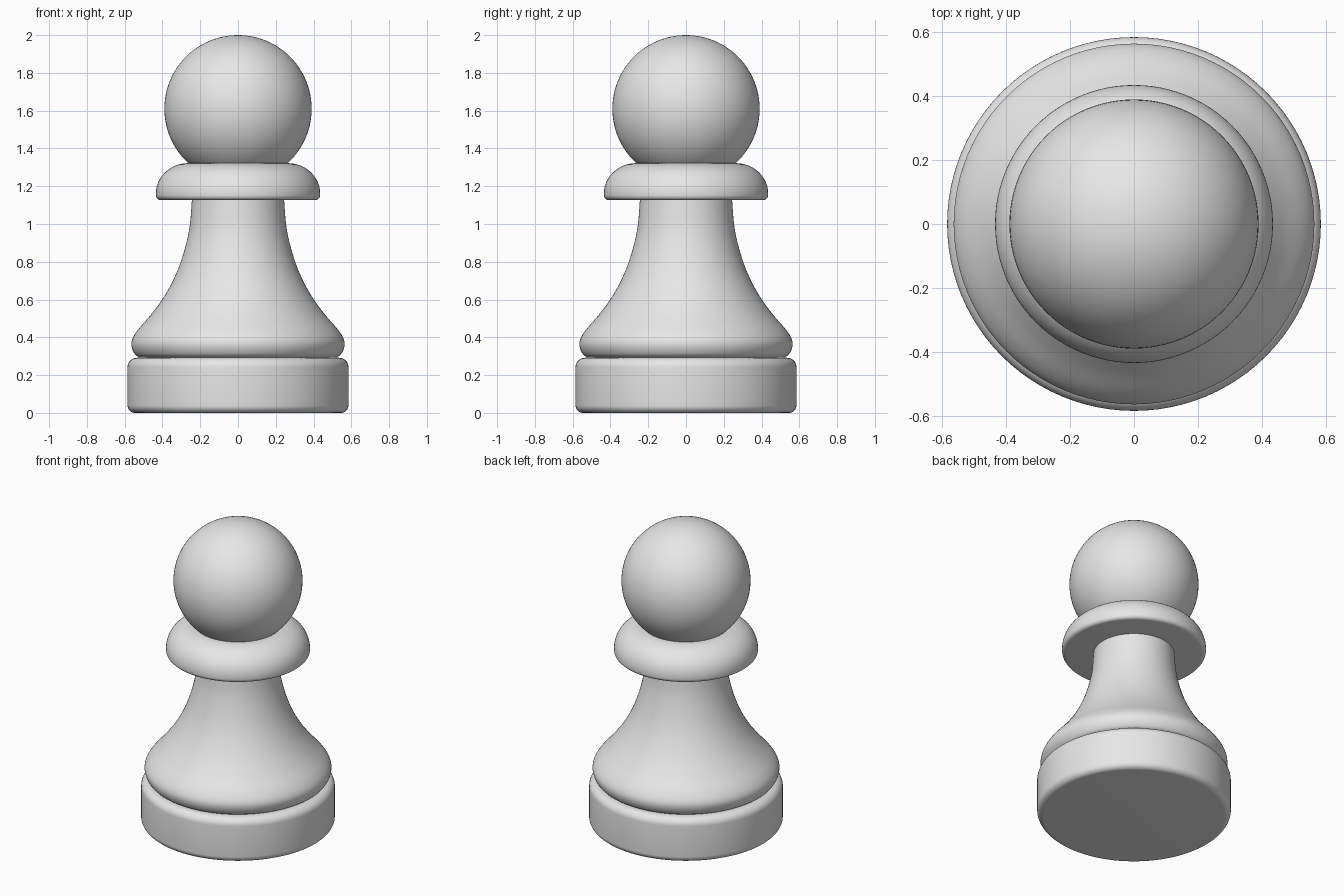
import bpy
import bmesh
import math
from mathutils import Vector

cube = bpy.data.objects.get("Cube")
if cube:
    bpy.data.objects.remove(cube, do_unlink=True)

SEGMENTS = 96

grey = bpy.data.materials.new("plain grey")
grey.use_nodes = True
GREY = (0.8, 0.8, 0.8, 1)
grey.diffuse_color = GREY
grey.node_tree.nodes["Principled BSDF"].inputs["Base Color"].default_value = GREY


def arc(cx, cz, rx, rz, start, end, steps=8):
    """Elliptical arc in the profile plane, angles in degrees."""
    angles = [math.radians(start + (end - start) * i / steps) for i in range(steps + 1)]
    return [(cx + rx * math.cos(a), cz + rz * math.sin(a)) for a in angles]


def smooth_path(points, steps=6):
    """Catmull-Rom curve through the given profile points."""
    pts = [Vector(p) for p in points]
    pts = [2 * pts[0] - pts[1]] + pts + [2 * pts[-1] - pts[-2]]
    path = []
    for a, b, c, d in zip(pts, pts[1:], pts[2:], pts[3:]):
        for i in range(steps):
            t = i / steps
            path.append(0.5 * (2 * b + (c - a) * t + (2 * a - 5 * b + 4 * c - d) * t**2
                               + (3 * b - a - 3 * c + d) * t**3))
    return [tuple(p) for p in path] + [tuple(points[-1])]


def lathe(name, profile):
    """Turn a bottom-to-top (radius, height) profile into a closed solid."""
    profile = [(0, profile[0][1])] + profile + [(0, profile[-1][1])]
    bm = bmesh.new()
    verts = [bm.verts.new((r, 0, z)) for r, z in profile]
    edges = [bm.edges.new(pair) for pair in zip(verts, verts[1:])]
    bmesh.ops.spin(bm, geom=verts + edges, axis=(0, 0, 1), cent=(0, 0, 0),
                   angle=math.tau, steps=SEGMENTS)
    bmesh.ops.remove_doubles(bm, verts=bm.verts, dist=0.0001)
    bmesh.ops.recalc_face_normals(bm, faces=bm.faces)
    mesh = bpy.data.meshes.new(name)
    bm.to_mesh(mesh)
    bm.free()
    obj = bpy.data.objects.new(name, mesh)
    bpy.context.collection.objects.link(obj)
    finish(obj)


def finish(obj):
    obj.data.materials.append(grey)
    bpy.ops.object.select_all(action="DESELECT")
    obj.select_set(True)
    bpy.context.view_layer.objects.active = obj
    bpy.ops.object.shade_smooth_by_angle(angle=math.radians(35))


# Base disc with rounded rims
lathe("base", arc(0.545, 0.04, 0.04, 0.04, -90, 0) + arc(0.535, 0.242, 0.05, 0.05, 0, 90))

# Flared body with a rounded foot
lathe("body", smooth_path([
    (0.515, 0.29), (0.545, 0.31), (0.563, 0.35), (0.56, 0.39), (0.53, 0.44),
    (0.465, 0.515), (0.395, 0.61), (0.335, 0.72), (0.29, 0.84),
    (0.257, 0.98), (0.243, 1.14)]))

# Domed collar with a flat underside
lathe("collar", arc(0.41, 1.152, 0.025, 0.025, -90, 0, 5)
      + arc(0.265, 1.16, 0.17, 0.162, 5, 90, 14))

# Round head
bpy.ops.mesh.primitive_uv_sphere_add(segments=SEGMENTS, ring_count=48, radius=0.39,
                                     location=(0, 0, 1.61))
head = bpy.context.object
head.name = "head"
finish(head)
